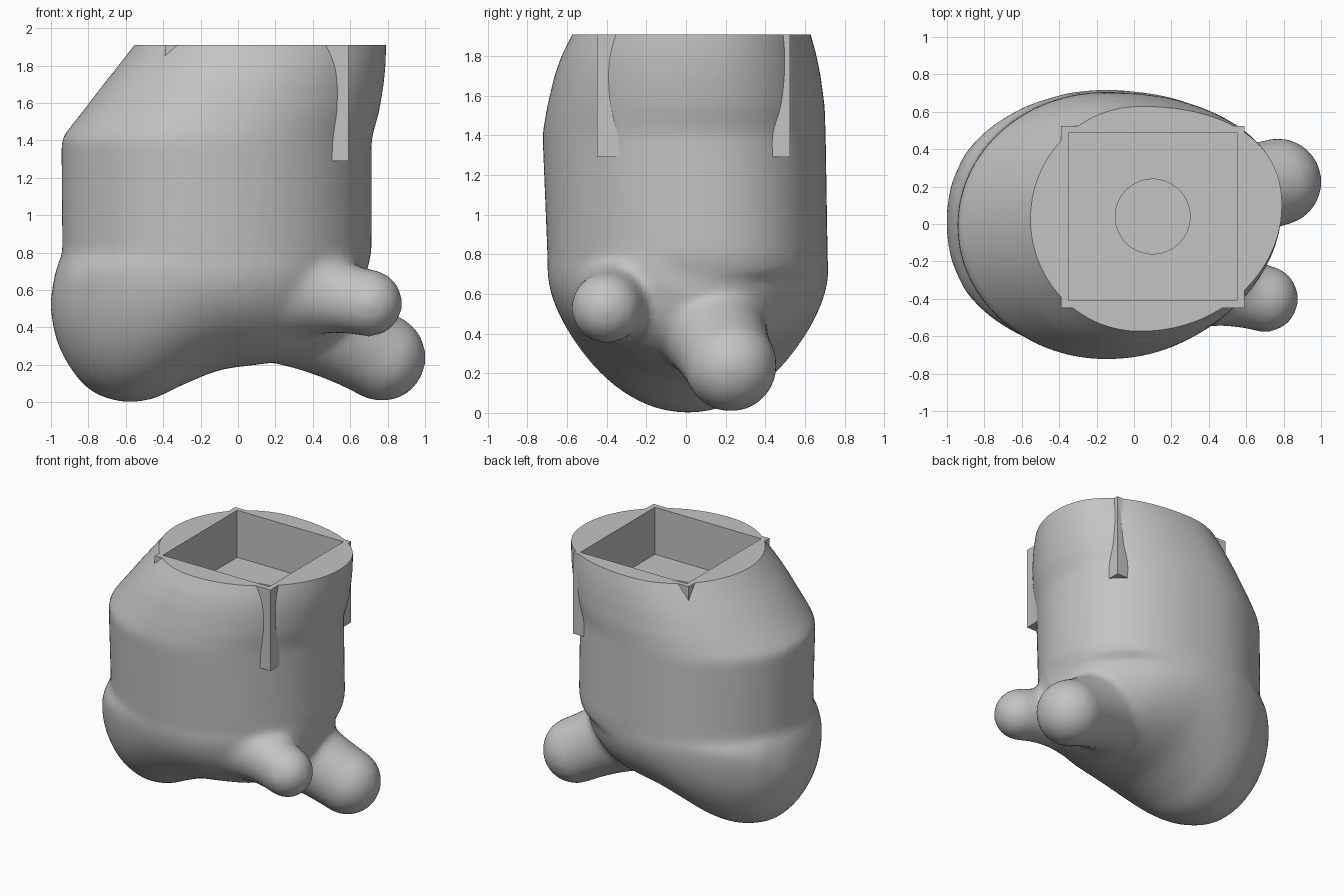
import bpy, bmesh, math
from mathutils import Vector

cube = bpy.data.objects.get("Cube")
if cube:
    bpy.data.objects.remove(cube)

SIDES = 64
TOP = 1.91
ANGLES = [2 * math.pi * i / SIDES for i in range(SIDES)]

grey = bpy.data.materials.new("plain grey")
grey.use_nodes = True
grey.diffuse_color = (0.55, 0.55, 0.55, 1)
grey.node_tree.nodes["Principled BSDF"].inputs["Base Color"].default_value = grey.diffuse_color


def make_object(name, bm):
    bmesh.ops.recalc_face_normals(bm, faces=bm.faces)
    mesh = bpy.data.meshes.new(name)
    bm.to_mesh(mesh)
    bm.free()
    mesh.materials.append(grey)
    obj = bpy.data.objects.new(name, mesh)
    bpy.context.collection.objects.link(obj)
    return obj


def loft(bm, rings):
    rows = [[bm.verts.new(p) for p in ring] for ring in rings]
    for a, b in zip(rows, rows[1:]):
        for i in range(SIDES):
            j = (i + 1) % SIDES
            bm.faces.new((a[i], a[j], b[j], b[i]))
    bm.faces.new(rows[0])
    bm.faces.new(rows[-1])


def smooth_rows(rows, steps=5):
    """Insert in-between rows along a smooth curve."""
    rows = [Vector(r) for r in rows]
    out = []
    for i in range(len(rows) - 1):
        p0, p1, p2 = rows[max(i - 1, 0)], rows[i], rows[i + 1]
        p3 = rows[min(i + 2, len(rows) - 1)]
        for k in range(steps):
            t = k / steps
            out.append(p1 + 0.5 * t * (p2 - p0 + t * (2 * p0 - 5 * p1 + 4 * p2 - p3
                                                     + t * (3 * (p1 - p2) + p3 - p0))))
    return out + [rows[-1]]


def egg_ring(z, left, right, front, back, cx):
    """Horizontal egg outline, fuller and leaning to the back at its +x end."""
    cy = (front + back) / 2
    points = []
    for a in ANGLES:
        c, s = math.cos(a), math.sin(a)
        if c > 0:
            c, s = c ** 0.95, math.copysign(abs(s) ** 0.95, s)
        x = cx + c * ((right - cx) if c > 0 else (cx - left))
        y = cy + s * (back - cy) + 0.075 * max(c, 0) ** 2
        points.append((x, y, z))
    return points


def upright_ring(x, low, mid, high, width):
    """Vertical cross-section of the lower body."""
    points = []
    for a in ANGLES:
        s = math.sin(a)
        z = mid + s * ((high - mid) if s > 0 else (mid - low))
        points.append((x, 0.01 + width * math.cos(a), z))
    return points


def branch(name, start, r1, end, r2, count=14):
    """Round-ended branch flaring into the body, as overlapping balls."""
    bm = bmesh.new()
    for i in range(count):
        t = i / (count - 1)
        radius = r2 + (r1 - r2) * (1 - t) ** 2
        ball = bmesh.ops.create_uvsphere(bm, u_segments=32, v_segments=20, radius=radius)
        bmesh.ops.translate(bm, verts=ball["verts"], vec=Vector(start).lerp(Vector(end), t))
    return make_object(name, bm)


def box(name, x, y, z):
    bm = bmesh.new()
    bmesh.ops.create_cube(bm, size=1)
    for v in bm.verts:
        v.co = [lo + (hi - lo) * (c + 0.5) for c, (lo, hi) in zip(v.co, (x, y, z))]
    return make_object(name, bm)


# Body wall: straight band, then a shoulder leaning in to the rim
bm = bmesh.new()
loft(bm, [egg_ring(*r) for r in (
    (0.70, -0.93, 0.69, -0.69, 0.71, -0.15),
    (0.80, -0.94, 0.715, -0.70, 0.715, -0.15),
    (1.41, -0.945, 0.715, -0.725, 0.705, -0.15),
    (1.55, -0.835, 0.755, -0.70, 0.70, -0.10),
    (1.70, -0.72, 0.78, -0.665, 0.68, -0.05),
    (1.80, -0.64, 0.79, -0.63, 0.66, -0.01),
    (1.91, -0.555, 0.793, -0.575, 0.63, 0.03),
    (2.03, -0.46, 0.79, -0.51, 0.59, 0.07))])

# Lower body: rounded lobe at one end, saddle in the middle
loft(bm, [upright_ring(*r) for r in smooth_rows((
    (-1.0, 0.48, 0.52, 0.56, 0.08),
    (-0.98, 0.37, 0.53, 0.68, 0.19),
    (-0.95, 0.28, 0.56, 0.77, 0.27),
    (-0.90, 0.19, 0.61, 0.84, 0.37),
    (-0.84, 0.11, 0.65, 0.88, 0.44),
    (-0.75, 0.04, 0.69, 0.90, 0.52),
    (-0.60, 0.00, 0.72, 0.91, 0.61),
    (-0.45, 0.02, 0.74, 0.92, 0.665),
    (-0.30, 0.09, 0.74, 0.92, 0.70),
    (-0.10, 0.17, 0.74, 0.92, 0.71),
    (0.10, 0.20, 0.74, 0.92, 0.68),
    (0.30, 0.23, 0.74, 0.92, 0.60),
    (0.50, 0.31, 0.74, 0.92, 0.45),
    (0.62, 0.43, 0.74, 0.90, 0.30),
    (0.68, 0.60, 0.74, 0.86, 0.14)))])
body = make_object("body", bm)

# Two round branches at the lower +x side
parts = [body,
         branch("back_branch", (0.3, 0.1, 0.5), 0.31, (0.77, 0.225, 0.24), 0.235),
         branch("front_branch", (0.25, -0.28, 0.62), 0.29, (0.7, -0.4, 0.53), 0.18)]

# Blend the branches into the body
joined = bmesh.new()
for part in parts:
    joined.from_mesh(part.data)
joined.to_mesh(body.data)
joined.free()
for part in parts[1:]:
    bpy.data.objects.remove(part)
remesh = body.modifiers.new("blend", "REMESH")
remesh.mode = "VOXEL"
remesh.voxel_size = 0.025
smooth = body.modifiers.new("soften", "SMOOTH")
smooth.factor = 0.5
smooth.iterations = 12

# Square holder with a pocket and a round recess in its floor
holder = box("holder_block", (-0.39, 0.59), (-0.45, 0.525), (1.29, 2.2))
trim = box("rim_trim", (-2, 2), (-2, 2), (TOP, 3))
pocket = box("pocket_cutter", (-0.35, 0.55), (-0.41, 0.49), (1.55, 2.5))
bm = bmesh.new()
bmesh.ops.create_cone(bm, cap_ends=True, segments=64, radius1=0.2, radius2=0.2, depth=0.5)
recess = make_object("recess_cutter", bm)
recess.location = (0.1, 0.04, 1.58)

for tool, operation in ((holder, "UNION"), (trim, "DIFFERENCE"),
                        (pocket, "DIFFERENCE"), (recess, "DIFFERENCE")):
    tool.hide_render = True
    mod = body.modifiers.new(tool.name, "BOOLEAN")
    mod.object = tool
    mod.operation = operation
    mod.solver = "EXACT"

# Bake the result and shade it smooth with sharp rims
bpy.context.view_layer.update()
graph = bpy.context.evaluated_depsgraph_get()
result = bpy.data.meshes.new_from_object(body.evaluated_get(graph))
body.modifiers.clear()
body.data = result
for tool in (holder, trim, pocket, recess):
    bpy.data.objects.remove(tool)
result.materials.clear()
result.materials.append(grey)
for face in result.polygons:
    face.material_index = 0
result.shade_smooth()
result.set_sharp_from_angle(angle=math.radians(35))
